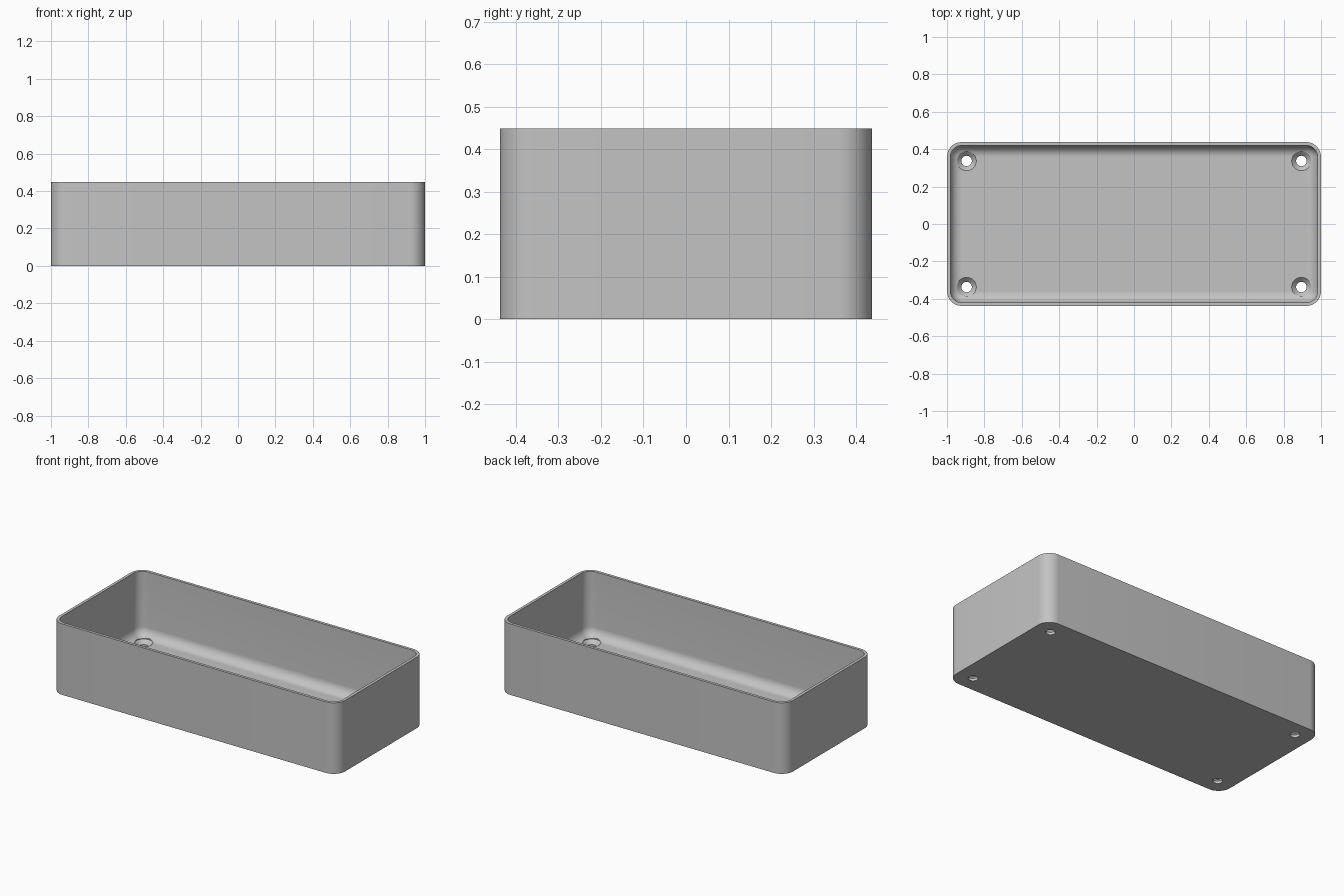
import bpy, bmesh, math

HALF_X, HALF_Y, HEIGHT = 1.0, 0.438, 0.449
CORNER, WALL, FLOOR, FILLET = 0.08, 0.018, 0.04, 0.06
HOLE_X, HOLE_Y = 0.895, 0.337

if "Cube" in bpy.data.objects:
    bpy.data.objects.remove(bpy.data.objects["Cube"])

grey = bpy.data.materials.new("plain grey")
grey.use_nodes = True
colour = (0.55, 0.55, 0.55, 1)
grey.diffuse_color = colour
grey.node_tree.nodes["Principled BSDF"].inputs["Base Color"].default_value = colour


def rounded_ring(bm, inset, z, steps=12):
    """Rounded rectangle of vertices, inset from the outer outline."""
    verts = []
    radius = CORNER - inset
    for quarter, (sx, sy) in enumerate([(1, 1), (-1, 1), (-1, -1), (1, -1)]):
        for i in range(steps + 1):
            a = math.pi / 2 * (quarter + i / steps)
            verts.append(bm.verts.new((sx * (HALF_X - CORNER) + radius * math.cos(a),
                                       sy * (HALF_Y - CORNER) + radius * math.sin(a), z)))
    return verts


def loft(bm, rings):
    """Skin successive rings and cap both ends."""
    for low, high in zip(rings, rings[1:]):
        n = len(low)
        for i in range(n):
            j = (i + 1) % n
            bm.faces.new((low[i], low[j], high[j], high[i]))
    bm.faces.new(rings[0][::-1])
    bm.faces.new(rings[-1])
    bmesh.ops.recalc_face_normals(bm, faces=bm.faces)


def finish(bm, name):
    mesh = bpy.data.meshes.new(name)
    bm.to_mesh(mesh)
    bm.free()
    obj = bpy.data.objects.new(name, mesh)
    bpy.context.collection.objects.link(obj)
    mesh.materials.append(grey)
    return obj


# Open tray: outer wall, rim, inner wall, filleted floor
profile = [(0, 0), (0, HEIGHT), (WALL, HEIGHT)]
for i in range(11):
    a = math.pi / 2 * i / 10
    profile.append((WALL + FILLET * (1 - math.cos(a)),
                    FLOOR + FILLET * (1 - math.sin(a))))
bm = bmesh.new()
loft(bm, [rounded_ring(bm, inset, z) for inset, z in profile])
tray = finish(bm, "tray")

# Countersunk screw holes, one cutter for all four corners
hole_profile = [(0.028, -0.05), (0.028, 0.016), (0.052, FLOOR), (0.052, 0.12)]
bm = bmesh.new()
for sx in (-1, 1):
    for sy in (-1, 1):
        rings = []
        for r, z in hole_profile:
            rings.append([bm.verts.new((sx * HOLE_X + r * math.cos(k * math.tau / 32),
                                        sy * HOLE_Y + r * math.sin(k * math.tau / 32), z))
                          for k in range(32)])
        loft(bm, rings)
cutter = finish(bm, "screw_hole_cutter")
cutter.hide_render = True

cut = tray.modifiers.new("screw holes", 'BOOLEAN')
cut.operation = 'DIFFERENCE'
cut.solver = 'EXACT'
cut.object = cutter

bpy.ops.object.select_all(action='DESELECT')
tray.select_set(True)
bpy.context.view_layer.objects.active = tray
bpy.ops.object.modifier_apply(modifier=cut.name)
bpy.data.objects.remove(cutter)
bpy.ops.object.shade_smooth_by_angle(angle=math.radians(30))
